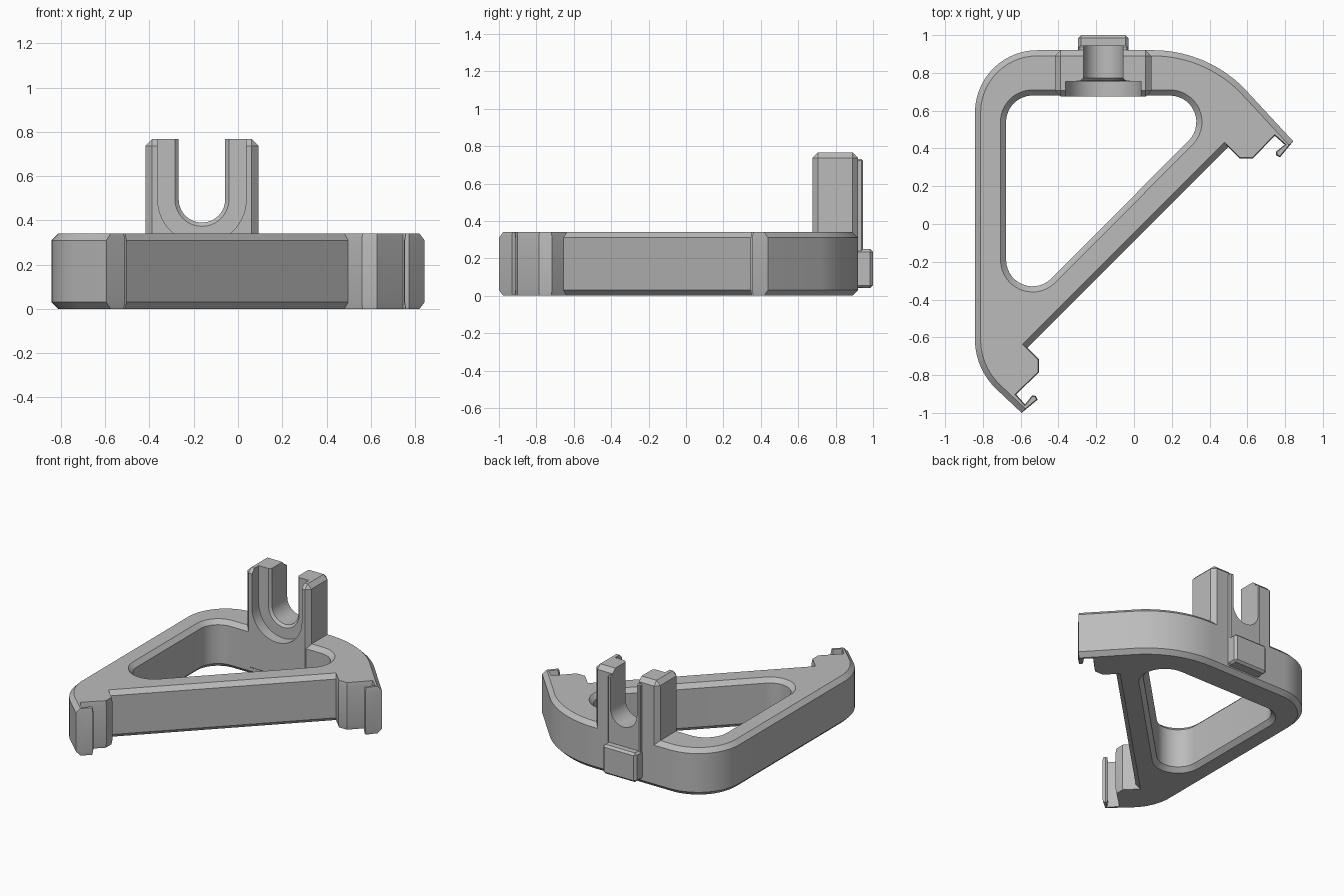
import bpy, bmesh, math
from mathutils import Vector

if "Cube" in bpy.data.objects:
    bpy.data.objects.remove(bpy.data.objects["Cube"], do_unlink=True)

grey = bpy.data.materials.new("plain grey")
grey.use_nodes = True
COLOUR = (0.5, 0.5, 0.5, 1)
grey.diffuse_color = COLOUR
grey.node_tree.nodes["Principled BSDF"].inputs["Base Color"].default_value = COLOUR

HEIGHT, CHAMFER, SLOT_X = 0.34, 0.03, -0.163


def arc(cx, cy, r, start, end, steps=14):
    angles = [math.radians(start + (end - start) * i / steps) for i in range(steps + 1)]
    return [(cx + r * math.cos(a), cy + r * math.sin(a)) for a in angles]


def loft(name, rings):
    """Join rings of equal length into a closed solid."""
    bm = bmesh.new()
    rows = [[bm.verts.new(p) for p in ring] for ring in rings]
    n = len(rows[0])
    for a, b in zip(rows, rows[1:]):
        for i in range(n):
            j = (i + 1) % n
            bm.faces.new((a[i], a[j], b[j], b[i]))
    bm.faces.new(rows[0][::-1])
    bm.faces.new(rows[-1])
    bmesh.ops.recalc_face_normals(bm, faces=bm.faces)
    mesh = bpy.data.meshes.new(name)
    bm.to_mesh(mesh)
    bm.free()
    mesh.materials.append(grey)
    obj = bpy.data.objects.new(name, mesh)
    bpy.context.collection.objects.link(obj)
    return obj


def box(name, low, high, bevel):
    (x0, y0, z0), (x1, y1, z1) = low, high
    base = [(x0, y0), (x1, y0), (x1, y1), (x0, y1)]
    obj = loft(name, [[(x, y, z) for x, y in base] for z in (z0, z1)])
    mod = obj.modifiers.new("bevel", "BEVEL")
    mod.width, mod.segments = bevel, 1
    return obj


def finish(obj, cutters=()):
    """Cut, apply the modifiers and shade."""
    for cutter in cutters:
        mod = obj.modifiers.new("cut", "BOOLEAN")
        mod.operation, mod.solver, mod.object = "DIFFERENCE", "EXACT", cutter
    bpy.ops.object.select_all(action="DESELECT")
    obj.select_set(True)
    bpy.context.view_layer.objects.active = obj
    for mod in list(obj.modifiers):
        bpy.ops.object.modifier_apply(modifier=mod.name)
    bpy.ops.object.shade_smooth_by_angle(angle=math.radians(25))


def inset(points, widths):
    """Move every edge of a counter-clockwise outline inward by its own width."""
    pts = [Vector(p) for p in points]
    normals = []
    for i, p in enumerate(pts):
        d = (pts[(i + 1) % len(pts)] - p).normalized()
        normals.append(Vector((-d.y, d.x)))
    result = []
    for i, p in enumerate(pts):
        a, b, wa, wb = normals[i - 1], normals[i], widths[i - 1], widths[i]
        det = a.x * b.y - a.y * b.x
        if abs(det) < 0.001:
            move = b * wb
        else:
            move = Vector(((wa * b.y - wb * a.y) / det, (a.x * wb - b.x * wa) / det))
        result.append(p + move)
    return result


# Frame outline: rounded back, with a hooked clip at each end of the diagonal wall
hook = [(-0.595, -1.0), (-0.51, -0.93), (-0.52, -0.91), (-0.54, -0.908),
        (-0.577, -0.955), (-0.624, -0.902), (-0.503, -0.786),
        (-0.503, -0.717), (-0.565, -0.655)]
AXIS = -0.157
far_hook = [(AXIS - y, AXIS - x) for x, y in reversed(hook)]
left_side = arc(-0.512, 0.59, 0.33, 90, 180) + arc(-0.477, -0.61, 0.365, 180, 225)
right_side = arc(0.1, 0.24, 0.68, 45, 90, 20)
hook_widths = [0.005] * (len(hook) - 1) + [CHAMFER]
outline = left_side + hook + far_hook + right_side
widths = [CHAMFER] * len(left_side) + hook_widths * 2 + [CHAMFER] * len(right_side)
small = inset(outline, widths)
frame = loft("frame", [[(x, y, z) for x, y in ring] for ring, z in (
    (small, 0), (outline, CHAMFER), (outline, HEIGHT - CHAMFER), (small, HEIGHT))])


# Rounded triangular opening, flared at both rims
def opening_ring(r, z):
    flat = (arc(0.19, 0.54, r, -45, 90) + arc(-0.537, 0.54, r, 90, 180)
            + arc(-0.537, -0.19, r, 180, 315))
    return [(x, y, z) for x, y in flat]


R = 0.14
opening = loft("opening_cutter", [opening_ring(r, z) for r, z in (
    (R + 0.04, -0.01), (R, CHAMFER), (R, HEIGHT - CHAMFER), (R + 0.04, HEIGHT + 0.01))])


# U-shaped slot with a wider recess at the front
def slot_ring(r, y):
    flat = [(SLOT_X + r, 0.9)] + arc(SLOT_X, 0.495, r, 0, -180, 28) + [(SLOT_X - r, 0.9)]
    return [(x, y, z) for x, z in flat]


slot = loft("slot_cutter", [slot_ring(r, y) for r, y in (
    (0.2, 0.6), (0.2, 0.755), (0.122, 0.756), (0.105, 0.772), (0.105, 1.05))])

# Upright fork, thin slot rim and latch block on the back
fork = box("fork", (SLOT_X - 0.255, 0.676, 0.03), (SLOT_X + 0.255, 0.92, 0.767), 0.03)
rim = box("slot_rim", (SLOT_X - 0.13, 0.88, 0.04), (SLOT_X + 0.13, 0.945, 0.73), 0.008)
latch = box("latch_block", (SLOT_X - 0.133, 0.88, 0.04), (SLOT_X + 0.133, 1.0, 0.25), 0.015)

finish(frame, [opening, slot])
finish(fork, [slot])
finish(rim, [slot])
finish(latch)

for cutter in (opening, slot):
    bpy.data.objects.remove(cutter, do_unlink=True)
